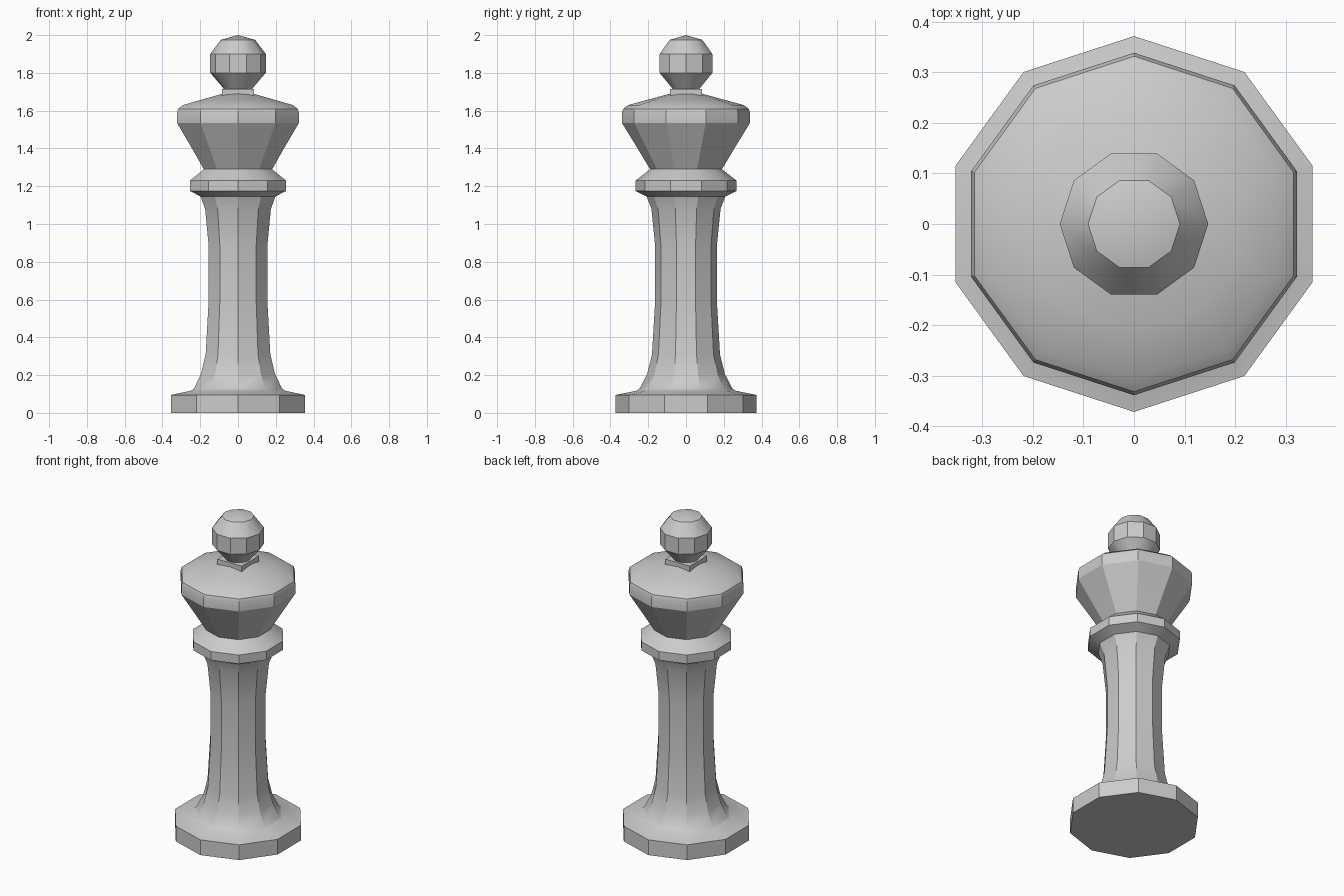
import bpy, bmesh, math

if "Cube" in bpy.data.objects:
    bpy.data.objects.remove(bpy.data.objects["Cube"])


def lathe(name, profile, sides, phase):
    """Revolve (radius, z) points into a faceted solid; radius 0 makes a pole."""
    bm = bmesh.new()
    rings = []
    for r, z in profile:
        if r == 0:
            rings.append([bm.verts.new((0, 0, z))] * sides)
        else:
            angles = [math.radians(phase) + math.tau * i / sides for i in range(sides)]
            rings.append([bm.verts.new((r * math.cos(a), r * math.sin(a), z)) for a in angles])
    for a, b in zip(rings, rings[1:]):
        for i in range(sides):
            j = (i + 1) % sides
            bm.faces.new(list(dict.fromkeys((a[i], a[j], b[j], b[i]))))
    for ring in (rings[0], rings[-1]):
        if ring[0] is not ring[1]:
            bm.faces.new(ring)
    bmesh.ops.recalc_face_normals(bm, faces=bm.faces)
    mesh = bpy.data.meshes.new(name)
    bm.to_mesh(mesh)
    bm.free()
    obj = bpy.data.objects.new(name, mesh)
    bpy.context.collection.objects.link(obj)
    bpy.ops.object.select_all(action='DESELECT')
    obj.select_set(True)
    bpy.context.view_layer.objects.active = obj
    bpy.ops.object.shade_smooth_by_angle(angle=math.radians(30))
    return obj


# Base, stem, ring and flared head in one turned profile
lathe("body", [
    (0.372, 0), (0.372, 0.095), (0.26, 0.118), (0.245, 0.13),
    (0.206, 0.205), (0.18, 0.31), (0.163, 0.60), (0.163, 0.88),
    (0.183, 1.08), (0.208, 1.145), (0.267, 1.175), (0.267, 1.23),
    (0.248, 1.245), (0.19, 1.29), (0.256, 1.40), (0.339, 1.535),
    (0.339, 1.59), (0.332, 1.61), (0.305, 1.63), (0.21, 1.656),
    (0.085, 1.69),
], 10, 18)

# Square collar under the finial
lathe("collar", [(0.12, 1.675), (0.12, 1.715)], 4, 45)

# Faceted ball on top
lathe("finial", [
    (0.075, 1.715), (0.085, 1.728), (0.147, 1.80), (0.147, 1.90),
    (0.091, 1.975), (0, 2.0),
], 10, 0)
